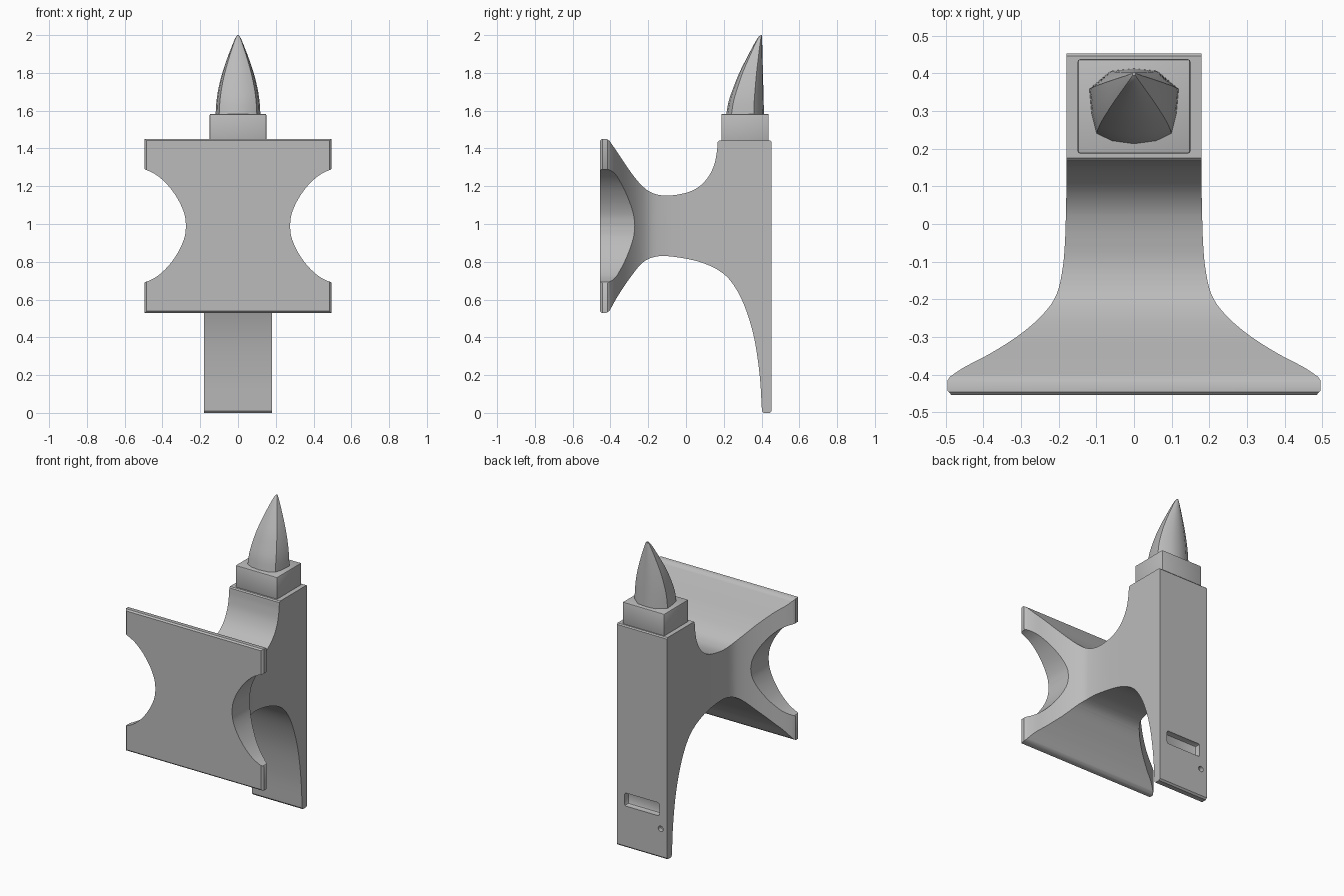
import bpy, bmesh
from math import radians
from mathutils import Vector

default = bpy.data.objects.get("Cube")
if default:
    bpy.data.objects.remove(default, do_unlink=True)

grey = bpy.data.materials.new("plain grey")
grey.use_nodes = True
grey.diffuse_color = (0.5, 0.5, 0.5, 1)
grey.node_tree.nodes["Principled BSDF"].inputs["Base Color"].default_value = grey.diffuse_color


def finish(name, bm):
    bmesh.ops.recalc_face_normals(bm, faces=bm.faces)
    mesh = bpy.data.meshes.new(name)
    bm.to_mesh(mesh)
    bm.free()
    mesh.materials.append(grey)
    obj = bpy.data.objects.new(name, mesh)
    bpy.context.collection.objects.link(obj)
    return obj


def smooth(points, steps=5):
    """Catmull-Rom curve through the points."""
    p = [Vector(q) for q in points]
    p = [2 * p[0] - p[1]] + p + [2 * p[-1] - p[-2]]
    out = []
    for a, b, c, d in zip(p, p[1:], p[2:], p[3:]):
        for i in range(steps):
            t = i / steps
            out.append((2 * b + (c - a) * t + (2 * a - 5 * b + 4 * c - d) * t * t
                        + (3 * b - a - 3 * c + d) * t ** 3) / 2)
    return [tuple(v) for v in out] + [tuple(points[-1])]


def prism(name, outline, axis, low, high):
    """Extrude a 2D outline along one axis."""
    def place(u, v, w):
        co = [u, v]
        co.insert(axis, w)
        return co
    bm = bmesh.new()
    face = bm.faces.new([bm.verts.new(place(u, v, low)) for u, v in outline])
    new = bmesh.ops.extrude_face_region(bm, geom=[face])["geom"]
    shift = Vector(place(0, 0, high - low))
    bmesh.ops.translate(bm, verts=[g for g in new if isinstance(g, bmesh.types.BMVert)], vec=shift)
    return finish(name, bm)


def box(name, low, high, bevel=0.0):
    obj = prism(name, [(low[0], low[1]), (high[0], low[1]), (high[0], high[1]), (low[0], high[1])],
                2, low[2], high[2])
    if bevel:
        mod = obj.modifiers.new("Bevel", 'BEVEL')
        mod.width, mod.segments = bevel, 2
        apply(obj, mod)
    return obj


def apply(obj, mod):
    bpy.context.view_layer.objects.active = obj
    bpy.ops.object.modifier_apply(modifier=mod.name)


def combine(obj, cutter, operation):
    cutter.hide_render = True
    mod = obj.modifiers.new("Cut", 'BOOLEAN')
    mod.operation, mod.solver, mod.object = operation, 'EXACT', cutter
    apply(obj, mod)
    bpy.data.objects.remove(cutter, do_unlink=True)


# Bracket: side silhouette with two sweeping concave curves
upper = smooth([(0.168, 1.435), (0.163, 1.38), (0.148, 1.31), (0.115, 1.245), (0.065, 1.195), (0, 1.165),
                (-0.1, 1.15), (-0.18, 1.165), (-0.24, 1.21), (-0.3, 1.285), (-0.36, 1.375), (-0.405, 1.44)])
lower = smooth([(-0.405, 0.54), (-0.36, 0.62), (-0.3, 0.71), (-0.23, 0.795), (-0.16, 0.827), (-0.07, 0.827),
                (0.07, 0.8), (0.18, 0.75), (0.25, 0.68), (0.31, 0.565), (0.36, 0.4), (0.39, 0.2), (0.402, 0.01)])
side = ([(0.443, 0), (0.453, 0.01), (0.453, 1.435), (0.446, 1.442), (0.175, 1.442)] + upper
        + [(-0.42, 1.45), (-0.446, 1.45), (-0.455, 1.441), (-0.455, 0.539), (-0.446, 0.53), (-0.42, 0.53)]
        + lower + [(0.41, 0)])
bracket = prism("bracket", side, 0, -0.7, 0.7)

# Plan silhouette: narrow column flaring to the wide front plate
flare = smooth([(0.18, 0.07), (0.183, -0.04), (0.19, -0.12), (0.207, -0.19), (0.245, -0.243),
                (0.305, -0.295), (0.38, -0.343), (0.45, -0.38), (0.488, -0.405)])
half = [(0.18, 0.7)] + flare + [(0.496, -0.416), (0.496, -0.442), (0.484, -0.456), (0.484, -0.7)]
plan = half + [(-x, y) for x, y in reversed(half)]
combine(bracket, prism("plan_cutter", plan, 2, -0.3, 1.8), 'INTERSECT')

# Rounded notches in both sides of the front plate
mid = 0.99
quarter = smooth([(0.492, 0.298), (0.46, 0.285), (0.415, 0.257), (0.36, 0.202),
                  (0.312, 0.13), (0.283, 0.06), (0.275, 0)])
notch = [(0.7, 0.31), (0.5, 0.31)] + quarter
notch += [(x, -z) for x, z in reversed(notch[:-1])]
for s in (-1, 1):
    cutter = prism("notch_cutter", [(s * x, mid + z) for x, z in notch], 1, -0.8, 0.8)
    combine(bracket, cutter, 'DIFFERENCE')

# Shallow slot and small round hole low on the back
combine(bracket, box("slot_cutter", (-0.125, 0.415, 0.27), (0.125, 0.6, 0.355), 0.012), 'DIFFERENCE')
bm = bmesh.new()
bmesh.ops.create_cone(bm, cap_ends=True, segments=16, radius1=0.018, radius2=0.018, depth=0.1)
hole = finish("hole_cutter", bm)
hole.rotation_euler.x = radians(90)
hole.location = (-0.135, 0.475, 0.19)
combine(bracket, hole, 'DIFFERENCE')

# Plinth on top of the column
plinth = box("plinth", (-0.15, 0.187, 1.42), (0.15, 0.438, 1.583), 0.007)

# Spike: faceted back, rounded front, leaning to a tip at the rear
right = [(0, 0), (0.5, 0.04), (0.84, 0.14), (0.95, 0.4), (1, 0.73), (0.52, 0.97)]
section = right + [(0, 1)] + [(-x, y) for x, y in reversed(right[1:])]
levels = smooth([(1.575, 0.119, 0.212), (1.65, 0.114, 0.226), (1.72, 0.103, 0.25), (1.8, 0.083, 0.282),
                 (1.88, 0.056, 0.322), (1.95, 0.029, 0.359), (1.985, 0.014, 0.38), (2.0, 0.004, 0.394)], 3)
bm = bmesh.new()
rings = []
for z, w, front in levels:
    back = 0.413 - 0.025 * (z - 1.575)
    rings.append([bm.verts.new((x * w, front + (back - front) * y, z)) for x, y in section])
n = len(section)
for a, b in zip(rings, rings[1:]):
    for i in range(n):
        j = (i + 1) % n
        bm.faces.new((a[i], a[j], b[j], b[i]))
bm.faces.new(rings[0])
bm.faces.new(rings[-1])
spike = finish("spike", bm)

# Smooth shading with crisp edges
bpy.ops.object.select_all(action='DESELECT')
for obj in (bracket, plinth, spike):
    obj.select_set(True)
bpy.context.view_layer.objects.active = bracket
bpy.ops.object.shade_smooth_by_angle(angle=radians(35))
